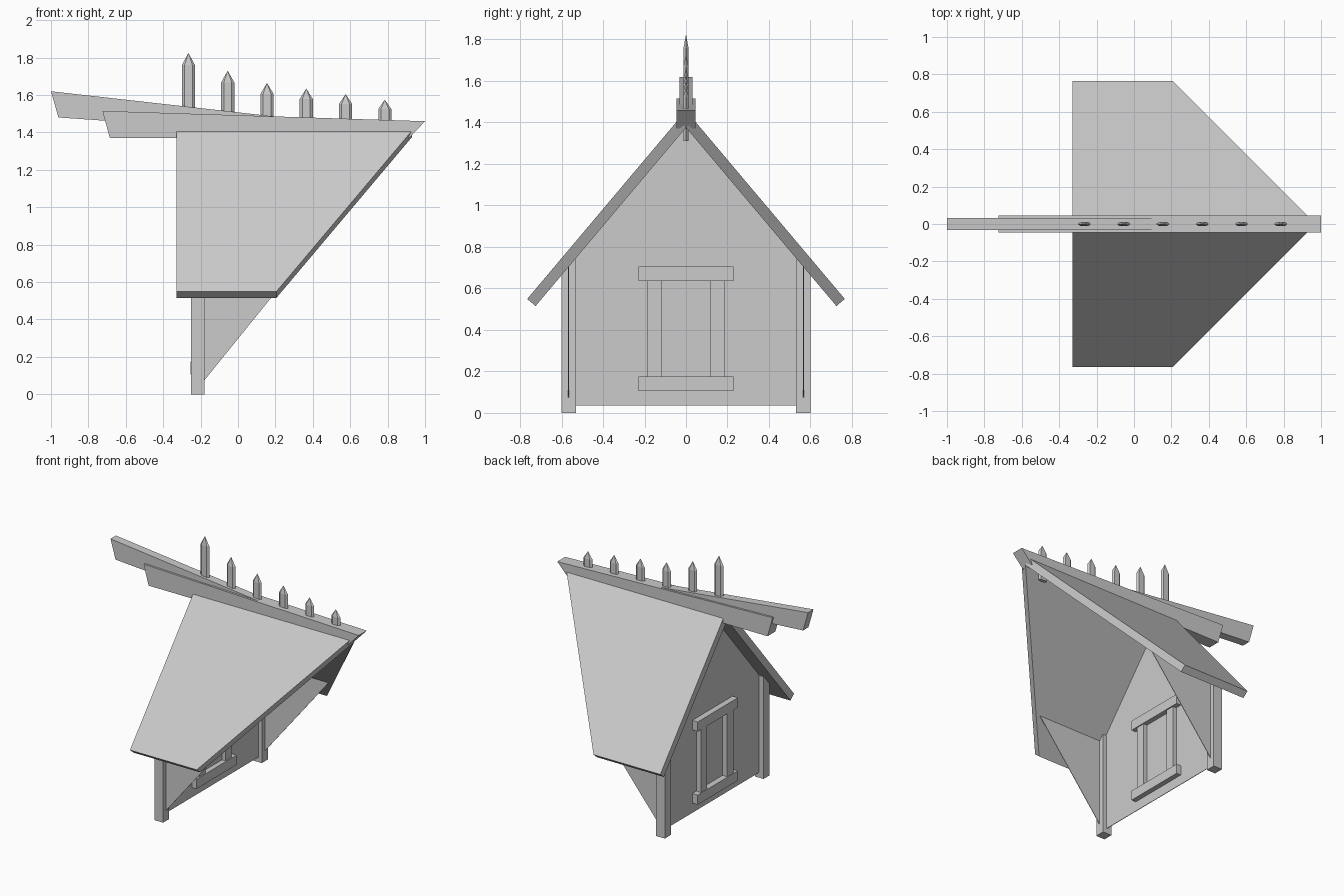
import bpy
from mathutils import Vector

cube = bpy.data.objects.get("Cube")
if cube:
    bpy.data.objects.remove(cube)

grey = bpy.data.materials.new("plain_grey")
grey.use_nodes = True
colour = (0.6, 0.6, 0.6, 1)
grey.diffuse_color = colour
grey.node_tree.nodes["Principled BSDF"].inputs["Base Color"].default_value = colour


def prism(name, outline, offset):
    """Solid between a flat outline and its copy moved by offset."""
    base = [Vector(p) for p in outline]
    n = len(base)
    verts = base + [p + Vector(offset) for p in base]
    faces = [list(range(n))[::-1], list(range(n, 2 * n))]
    faces += [(i, (i + 1) % n, n + (i + 1) % n, n + i) for i in range(n)]
    # keep the faces pointing outward
    normal = sum((base[i].cross(base[(i + 1) % n]) for i in range(n)), Vector())
    if normal.dot(Vector(offset)) < 0:
        faces = [list(f)[::-1] for f in faces]
    return add(name, verts, faces)


def add(name, verts, faces):
    mesh = bpy.data.meshes.new(name)
    mesh.from_pydata(verts, [], faces)
    mesh.materials.append(grey)
    obj = bpy.data.objects.new(name, mesh)
    bpy.context.collection.objects.link(obj)
    return obj


def box(name, x0, x1, y0, y1, z0, z1):
    return prism(name, [(x0, y0, z0), (x1, y0, z0), (x1, y1, z0), (x0, y1, z0)],
                 (0, 0, z1 - z0))


def beam(name, profile, half):
    """Side profile in x and z, centred across y."""
    return prism(name, [(x, -half, z) for x, z in profile], (0, 2 * half, 0))


RIDGE = 1.375
EAVE_Y, EAVE_Z = 0.725, 0.515
WALL_X = -0.212
WALL_Y = 0.565
BASE = 0.035
THIN = 0.004
wall_top = RIDGE - WALL_Y * (RIDGE - EAVE_Z) / EAVE_Y

# Roof panels, corner posts and side walls on both sides
for side, s in (("left", 1), ("right", -1)):
    out = Vector((0, s * (RIDGE - EAVE_Z), EAVE_Y)).normalized() * 0.053
    prism("roof_panel_" + side,
          [(-0.33, 0, RIDGE), (0.93, 0, RIDGE),
           (0.205, s * EAVE_Y, EAVE_Z), (-0.33, s * EAVE_Y, EAVE_Z)], out)
    box("corner_post_" + side, -0.25, -0.18, *sorted((s * 0.53, s * 0.6)), 0, 0.74)
    prism("side_wall_" + side,
          [(WALL_X, s * WALL_Y, BASE), (WALL_X, s * WALL_Y, wall_top),
           (0.33, s * WALL_Y, wall_top)], (0, s * THIN, 0))

# Gable wall
prism("gable_wall",
      [(WALL_X, -WALL_Y, BASE), (WALL_X, WALL_Y, BASE), (WALL_X, WALL_Y, wall_top),
       (WALL_X, 0, RIDGE), (WALL_X, -WALL_Y, wall_top)], (THIN, 0, 0))

# Window frame, showing on both faces of the wall
box("window_sill", -0.255, -0.172, -0.23, 0.23, 0.105, 0.175)
box("window_head", -0.255, -0.172, -0.23, 0.23, 0.635, 0.705)
for side, s in (("left", 1), ("right", -1)):
    box("window_jamb_" + side, -0.25, -0.18, *sorted((s * 0.115, s * 0.185)), 0.175, 0.635)

# Ridge beams
beam("lower_ridge_beam", [(-0.725, 1.515), (-0.685, 1.37), (0.915, 1.37), (1, 1.46)], 0.045)
beam("upper_ridge_beam", [(-1, 1.62), (-0.96, 1.48), (0.2, 1.4), (0.27, 1.477)], 0.031)

# Pointed ridge pickets
for i, top in enumerate((1.825, 1.73, 1.665, 1.635, 1.605, 1.575)):
    x = -0.265 + 0.21 * i
    bottom = 1.31 if i == 5 else 1.39
    shoulder = top - 0.065 + 0.003 * i
    w, d = 0.035, 0.012
    ring = [(-w, 0), (-w * 0.6, -d), (w * 0.6, -d), (w, 0), (w * 0.6, d), (-w * 0.6, d)]
    n = len(ring)
    verts = [(x + a, b, z) for z in (bottom, shoulder) for a, b in ring] + [(x, 0, top)]
    faces = [list(range(n))[::-1]]
    for k in range(n):
        j = (k + 1) % n
        faces += [(k, j, n + j, n + k), (n + k, n + j, 2 * n)]
    add("ridge_picket_%d" % (i + 1), verts, faces)
